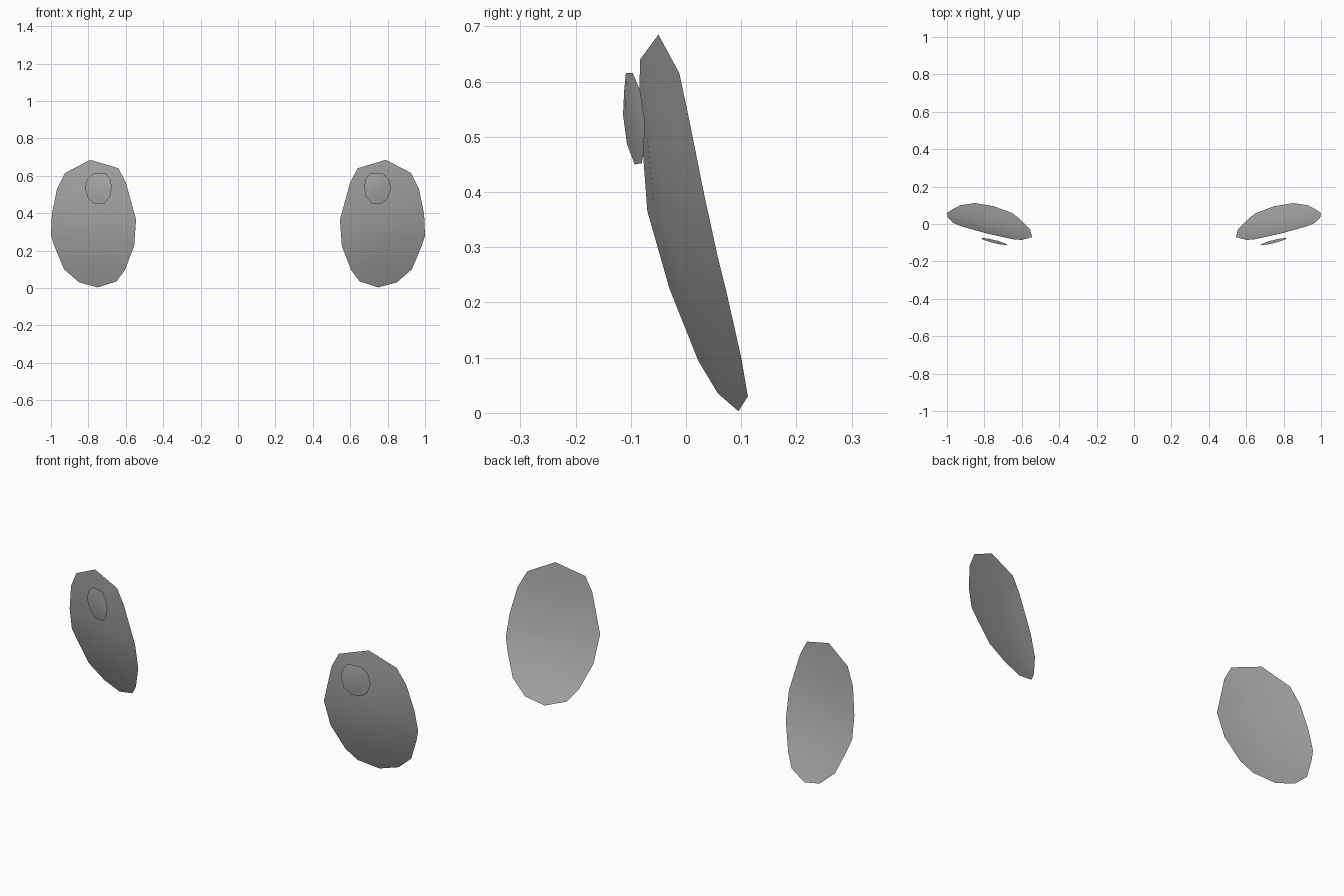
import bpy, bmesh

cube = bpy.data.objects.get("Cube")
if cube:
    bpy.data.objects.remove(cube, do_unlink=True)

grey = bpy.data.materials.new("plain_grey")
grey.use_nodes = True
colour = (0.42, 0.42, 0.42, 1)
grey.diffuse_color = colour
grey.node_tree.nodes["Principled BSDF"].inputs["Base Color"].default_value = colour

# Rim outlines of the left parts (x, y, z), clockwise from the top
EYE_RIM = [(.79, -.05, .685), (.925, -.012, .615), (.968, .006, .53), (.995, .033, .395),
           (1, .058, .28), (.98, .073, .22), (.93, .10, .10), (.85, .112, .03),
           (.75, .095, .003), (.65, .058, .035), (.605, .022, .095), (.555, -.03, .225),
           (.545, -.07, .365), (.60, -.085, .565), (.64, -.083, .64)]
PUPIL_RIM = [(.71, -.109, .615), (.77, -.096, .615), (.807, -.083, .583), (.818, -.075, .53),
             (.80, -.076, .476), (.77, -.080, .452), (.717, -.093, .450), (.684, -.107, .487),
             (.674, -.114, .54), (.684, -.112, .583)]


def shell(name, rim, centre, slope_x, slope_z, side):
    """Shallow curved sheet: rings shrink from the rim to a bulged centre."""
    bm = bmesh.new()
    cx, cy, cz = centre
    rings = []
    for t in (1, .67, .34):
        ring = []
        for x, y, z in rim:
            dx, dz = x - cx, z - cz
            flat = slope_x * dx + slope_z * dz
            bend = y - cy - flat
            ring.append(bm.verts.new((side * (cx + t * dx), cy + t * flat + t * t * bend, cz + t * dz)))
        rings.append(ring)
    mid = bm.verts.new((side * cx, cy, cz))
    n = len(rim)
    for i in range(n):
        j = (i + 1) % n
        faces = [[a[j], a[i], b[i], b[j]] for a, b in zip(rings, rings[1:])]
        faces.append([rings[-1][j], rings[-1][i], mid])
        for f in faces:
            face = bm.faces.new(f if side > 0 else f[::-1])
            face.smooth = True
    mesh = bpy.data.meshes.new(name)
    bm.to_mesh(mesh)
    bm.free()
    mesh.materials.append(grey)
    obj = bpy.data.objects.new(name, mesh)
    bpy.context.collection.objects.link(obj)


# Eyes and the small highlights floating in front of them
for label, side in (("left", 1), ("right", -1)):
    shell(label + "_eye", EYE_RIM, (.77, -.02, .34), .26, -.21, side)
    shell(label + "_eye_highlight", PUPIL_RIM, (.745, -.100, .533), .27, -.1, side)
